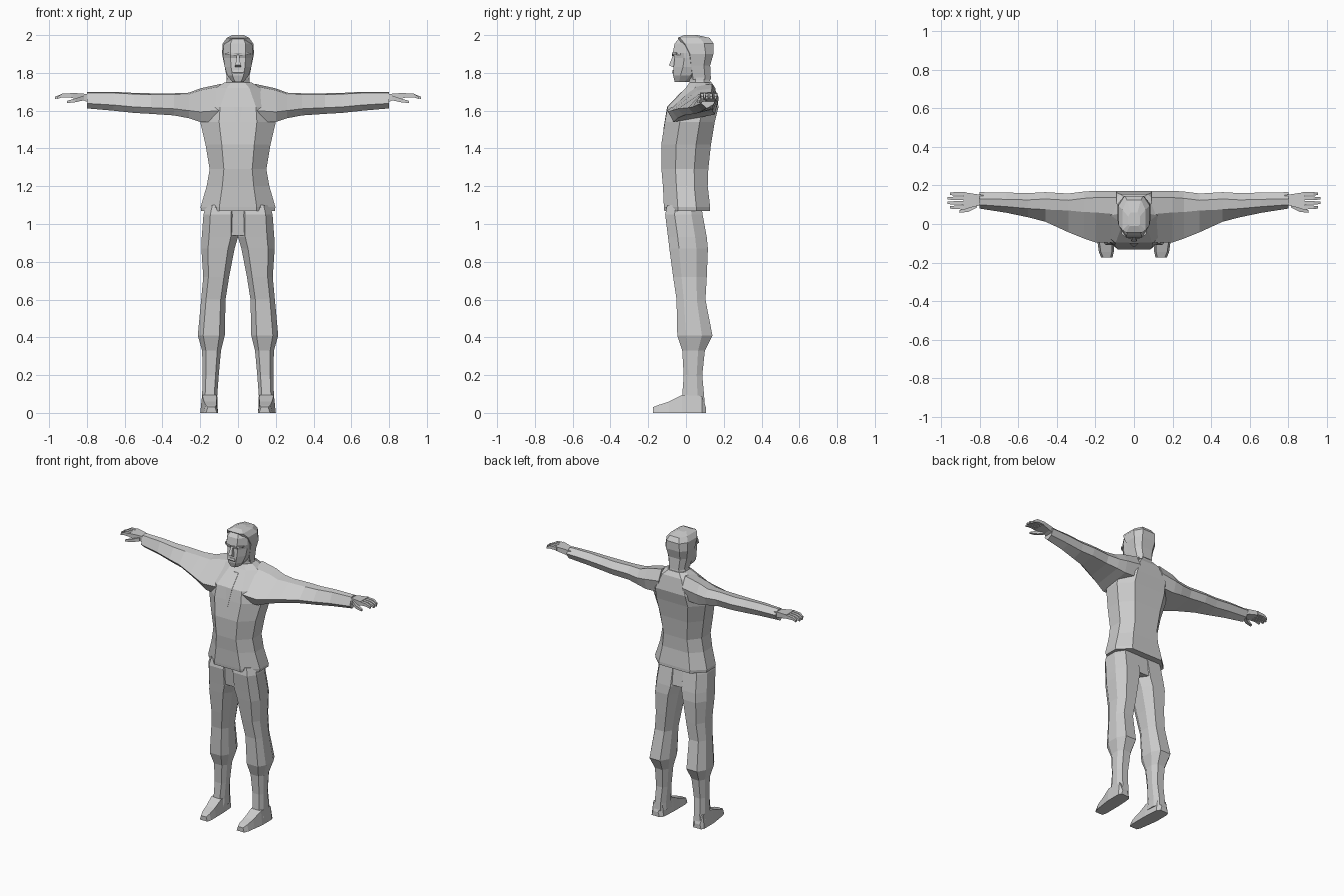
import bpy, bmesh


def make(name, lofts, mirror=False):
    """Skin each list of rings into a capped tube, all in one flat-shaded object."""
    bm = bmesh.new()
    for rings in lofts:
        vs = [[bm.verts.new(p) for p in r] for r in rings]
        n = len(vs[0])
        for a, b in zip(vs, vs[1:]):
            for i in range(n):
                j = (i + 1) % n
                bm.faces.new((a[i], a[j], b[j], b[i]))
        bm.faces.new(vs[0])
        bm.faces.new(vs[-1])
    bmesh.ops.recalc_face_normals(bm, faces=bm.faces)
    me = bpy.data.meshes.new(name)
    bm.to_mesh(me)
    bm.free()
    ob = bpy.data.objects.new(name, me)
    bpy.context.collection.objects.link(ob)
    if mirror:
        m = ob.modifiers.new("mirror", 'MIRROR')
        m.use_mirror_merge = False
    return ob


def octagon(z, x0, x1, y0, y1, cf=.25, cb=.2, sf=.3, sb=.3):
    """Chamfered rectangle at height z: cf/cb front/back x cuts, sf/sb y cuts."""
    w, d = x1 - x0, y1 - y0
    return [(x0 + cf * w, y0, z), (x1 - cf * w, y0, z), (x1, y0 + sf * d, z),
            (x1, y1 - sb * d, z), (x1 - cb * w, y1, z), (x0 + cb * w, y1, z),
            (x0, y1 - sb * d, z), (x0, y0 + sf * d, z)]


def sym(rows, **k):
    return [octagon(z, -w, w, y0, y1, **k) for z, w, y0, y1 in rows]


def box(z, x0, x1, y0, y1):
    return [(x0, y0, z), (x1, y0, z), (x1, y1, z), (x0, y1, z)]


def slab(x, y0, y1, z0, z1):
    return [(x, y0, z0), (x, y1, z0), (x, y1, z1), (x, y0, z1)]


# Jacket body
make("jacket", [sym([
    (1.07, .195, -.115, .128), (1.09, .198, -.117, .128), (1.2, .166, -.122, .115),
    (1.29, .15, -.13, .118), (1.42, .172, -.131, .132), (1.54, .2, -.112, .152),
    (1.62, .19, -.097, .172), (1.72, .12, -.002, .155), (1.75, .07, .02, .135)])])

# Jacket front opening
make("placket", [[box(z, -w, w, y, y + .03) for z, w, y in
                  [(1.5, .004, -.12), (1.62, .024, -.1), (1.7, .02, -.024)]]])


# Sleeves: six-sided sections running outwards
def sleeve(x, y0, ym, yb, zb, zt):
    h = zt - zb
    return [(x, y0, zb + .3 * h), (x, y0 + .03, zb), (x, yb - .02, zb + .22 * h),
            (x, yb, zt - .35 * h), (x, yb - .035, zt), (x, ym, zt - .06 * h)]


make("sleeve", [[sleeve(*r) for r in [
    (.09, -.098, .05, .172, 1.54, 1.742), (.2, -.095, .06, .172, 1.54, 1.718),
    (.26, -.075, .062, .168, 1.56, 1.695), (.34, -.043, .07, .158, 1.575, 1.692),
    (.46, .012, .075, .165, 1.583, 1.692), (.55, .035, .08, .16, 1.588, 1.694),
    (.66, .058, .09, .163, 1.6, 1.7), (.8, .08, .1, .165, 1.612, 1.7)]]], mirror=True)

# Hands: palm, four fingers and a thumb
hand = [[slab(.78, .1, .15, 1.64, 1.685), slab(.82, .092, .155, 1.655, 1.69),
         slab(.885, .075, .165, 1.668, 1.695)]]
for i, tip in enumerate((.955, .968, .968, .955)):
    y = .086 + i * .0235
    hand.append([slab(.875, y - .01, y + .01, 1.67, 1.693),
                 slab(.93, y - .009, y + .009, 1.671, 1.69),
                 slab(tip, y - .006, y + .006, 1.662, 1.674)])
hand.append([slab(.815, .085, .115, 1.655, 1.68), slab(.86, .063, .085, 1.645, 1.665),
             slab(.905, .058, .072, 1.64, 1.652)])
make("hand", hand, mirror=True)

# Trouser legs
legs = [(1.1, 0, .17, -.1, .08), (1.05, 0, .183, -.11, .088), (.93, 0, .192, -.095, .11),
        (.87, .018, .194, -.088, .116), (.72, .047, .184, -.068, .11),
        (.6, .066, .195, -.05, .103), (.41, .07, .213, -.046, .14),
        (.33, .09, .19, -.02, .1), (.2, .102, .187, -.012, .086),
        (.09, .11, .19, -.02, .096), (.04, .108, .196, -.03, .1)]
make("trouser_leg", [[octagon(*r, cf=.2, cb=.22, sf=.25) for r in legs]], mirror=True)

# Hips filling the gap between the legs
make("hips", [sym([(.94, .06, -.09, .1), (1.09, .15, -.105, .08)], cf=.1, cb=.1)])


# Shoes: sections running from heel to toe
def shoe(y, x0, x1, z):
    return [(x0, y, 0), (x1, y, 0), (x1 - .01, y, z), (x0 + .01, y, z)]


make("shoe", [[shoe(*r) for r in [
    (.105, .13, .19, .03), (.085, .112, .2, .09), (-.02, .105, .2, .095),
    (-.09, .105, .19, .06), (-.145, .105, .182, .042), (-.175, .112, .17, .03)]]], mirror=True)

# Neck
make("neck", [sym([(1.7, .075, .02, .14), (1.76, .06, .018, .128), (1.84, .06, .015, .125)])])

# Head
make("head", [sym([
    (1.752, .03, -.06, .015), (1.785, .056, -.068, .06), (1.83, .07, -.066, .1),
    (1.88, .077, -.06, .11), (1.905, .079, -.07, .13), (1.955, .076, -.06, .13),
    (1.985, .055, -.035, .11)], cf=.24)])

# Hair: cap over the back half and crown
make("hair", [sym([
    (1.765, .058, .03, .132), (1.84, .072, .018, .128), (1.9, .085, .01, .145),
    (1.955, .081, -.02, .146), (1.985, .06, -.045, .125), (2.0, .03, -.01, .06)],
    sf=.08, cf=.15)])

# Facial features: nose, lips, brows
make("nose", [[box(z, -w, w, y, -.05) for z, w, y in
               [(1.832, .016, -.072), (1.841, .014, -.09), (1.895, .006, -.068)]]])
make("lips", [[box(z, -w, w, y, -.055) for z, w, y in
               [(1.793, .022, -.068), (1.803, .03, -.074), (1.815, .02, -.07)]]])
make("brow", [[slab(.008, -.073, -.05, 1.89, 1.9), slab(.04, -.072, -.045, 1.897, 1.91),
               slab(.066, -.05, -.03, 1.895, 1.904)]], mirror=True)
